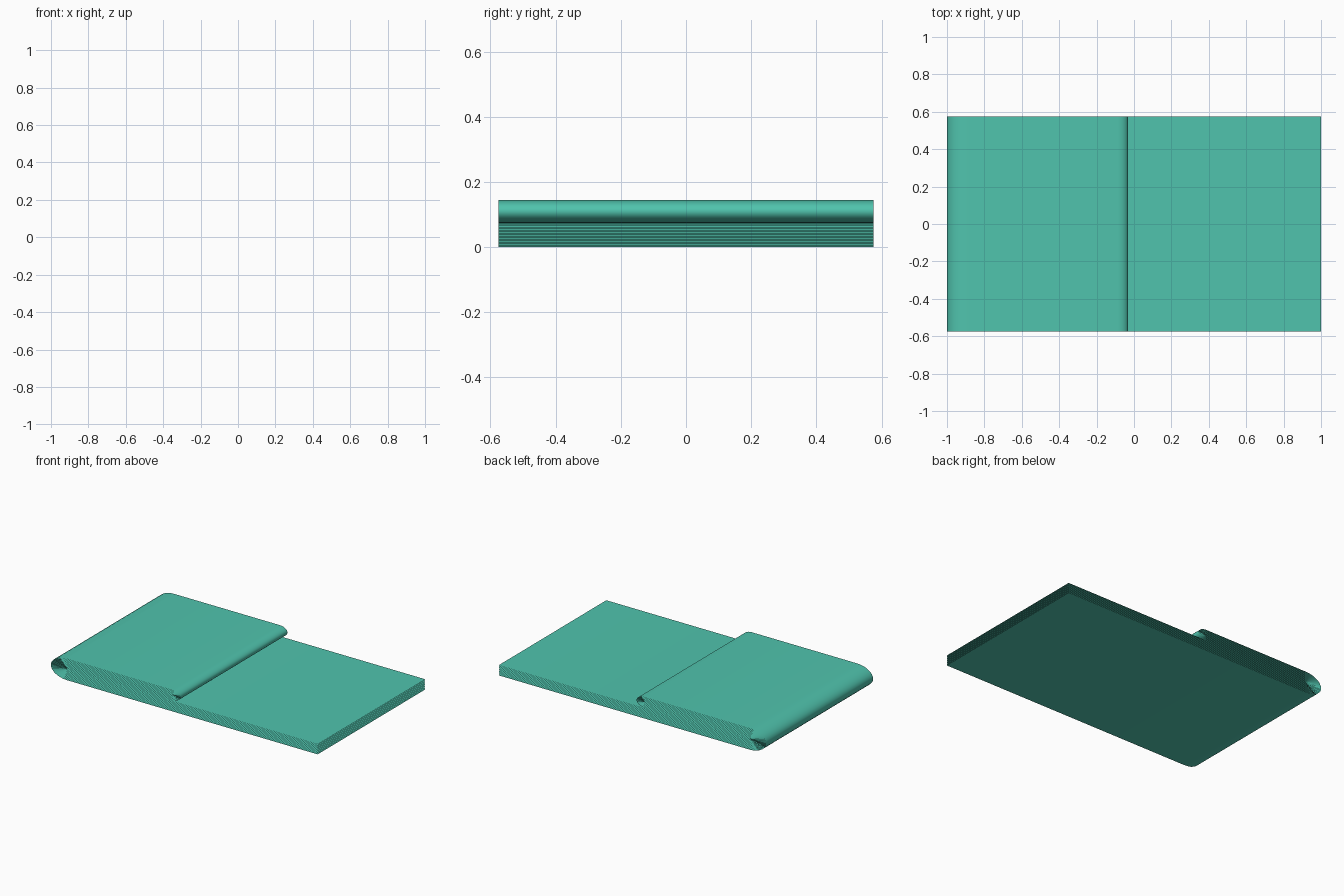
import bpy, bmesh, math

if "Cube" in bpy.data.objects:
    bpy.data.objects.remove(bpy.data.objects["Cube"])

HALF_W = 0.575          # half width in y
SHEETS = 8              # nested double sheets
SLAB = 0.07             # thickness of the flat stack
FOLD_X, FOLD_Z, FOLD_ASPECT = -0.88, 0.0725, 0.12 / 0.0725     # big half fold
SPINE_X, SPINE_Z, SPINE_ASPECT = -0.09, 0.11, 0.058 / 0.035    # spine fold
STEPS = 14

paper = bpy.data.materials.new("paper")
paper.diffuse_color = (0.08, 0.55, 0.42, 1)
paper.use_nodes = True
paper.node_tree.nodes["Principled BSDF"].inputs["Base Color"].default_value = paper.diffuse_color


def arc(cx, cz, r, aspect, a0, a1):
    """Elliptical arc from angle a0 to a1 in the xz plane."""
    pts = []
    for i in range(STEPS + 1):
        a = math.radians(a0 + (a1 - a0) * i / STEPS)
        pts.append((cx + aspect * r * math.cos(a), cz + r * math.sin(a)))
    return pts


def sheet_path(z):
    """Outer page, spine fold, then inner page back to the loose edge."""
    z_in = SLAB - z
    path = [(1, z)]
    path += arc(FOLD_X, FOLD_Z, FOLD_Z - z, FOLD_ASPECT, 270, 90)
    path += arc(SPINE_X, SPINE_Z, 2 * FOLD_Z - z - SPINE_Z, SPINE_ASPECT, 90, -90)
    path += arc(FOLD_X, FOLD_Z, FOLD_Z - z_in, FOLD_ASPECT, 90, 270)
    path.append((1, z_in))
    return path


def make_sheet(name, path):
    """Sweep a path along y into a thin sheet."""
    bm = bmesh.new()
    rows = [[bm.verts.new((x, y, z)) for y in (-HALF_W, HALF_W)] for x, z in path]
    for a, b in zip(rows, rows[1:]):
        bm.faces.new((a[0], a[1], b[1], b[0])).smooth = True
    mesh = bpy.data.meshes.new(name)
    bm.normal_update()
    bm.to_mesh(mesh)
    bm.free()
    mesh.materials.append(paper)
    obj = bpy.data.objects.new(name, mesh)
    bpy.context.collection.objects.link(obj)


# Nested sheets of the folded newspaper, outermost first
spacing = SLAB / (2 * SHEETS - 1)
for k in range(SHEETS):
    make_sheet(f"folded_sheet_{k + 1}", sheet_path(k * spacing))
